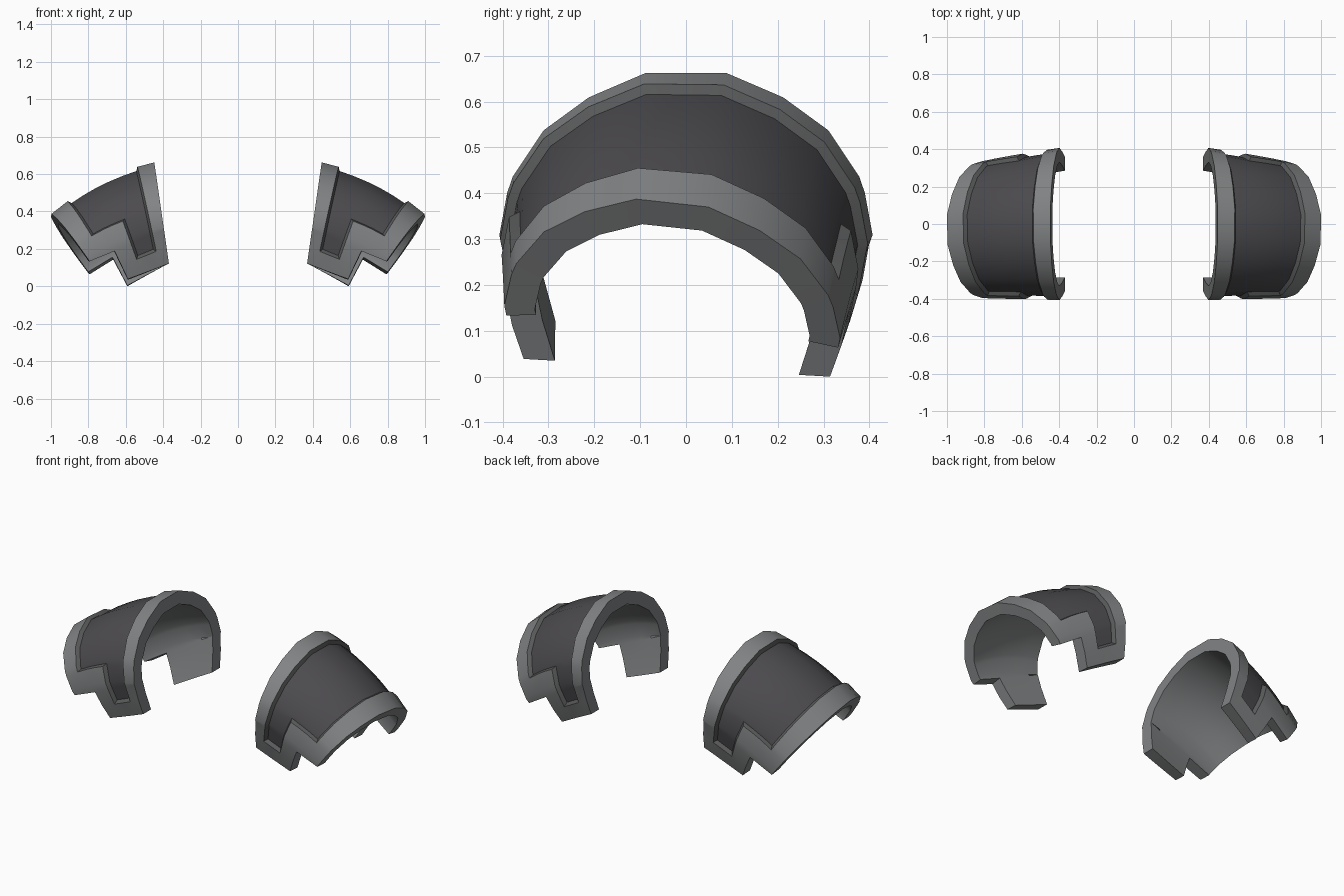
import bpy, bmesh, math
from mathutils import Vector

if "Cube" in bpy.data.objects:
    bpy.data.objects.remove(bpy.data.objects["Cube"])


def material(name, rgb):
    m = bpy.data.materials.new(name)
    m.diffuse_color = (*rgb, 1)
    m.use_nodes = True
    m.node_tree.nodes["Principled BSDF"].inputs["Base Color"].default_value = m.diffuse_color
    return m


RIM = material("worn grey rim", (0.22, 0.226, 0.23))
PANEL = material("dark charcoal panel", (0.072, 0.069, 0.076))
STEP = material("dark grey step", (0.1, 0.102, 0.104))

# Half arch profile (y, radius from fan centre), from leg tip to crown
HALF = [(0.358, 0.735), (0.385, 0.82), (0.402, 0.91), (0.407, 0.957),
        (0.39, 1.05), (0.378, 1.085), (0.311, 1.187), (0.212, 1.26), (0.0875, 1.314)]
OUTER = [Vector((-y, r)) for y, r in HALF] + [Vector((y, r)) for y, r in reversed(HALF)]
FAN = [8.2, 12.3, 16.3, 20.4, 23.5, 26.7, 31, 36]    # fan angles across the width
CENTRE = Vector((0.275, 0, -0.633))
THICK = 0.073


def offset_profile(pts, d):
    """Move the arch inwards, keeping the corner thickness even."""
    out = []
    for i, p in enumerate(pts):
        if i in (0, len(pts) - 1):
            out.append(p + Vector((d if p.x < 0 else -d, 0)))
            continue
        a = (p - pts[i - 1]).normalized()
        b = (pts[i + 1] - p).normalized()
        na, nb = Vector((a.y, -a.x)), Vector((b.y, -b.x))
        n = (na + nb).normalized()
        out.append(p + n * d / n.dot(na))
    return out


INNER = offset_profile(OUTER, THICK)


def place(i, p, deg):
    t = (deg - FAN[0]) / (FAN[-1] - FAN[0])
    s = 1 - 0.1 * t                                  # slimmer towards the arm
    r = 0.74 + (p.y - 0.74) * s
    side = p.x / 0.4
    if min(i, len(OUTER) - 1 - i) < 3:               # straight lower edges
        r /= math.cos(math.radians(deg - 25))
    r -= 0.028 * t * side                            # slight twist front to back
    a = math.radians(deg + 1.3 * t * side)
    return CENTRE + Vector((r * math.sin(a), p.x * s - 0.01 - 0.03 * t, r * math.cos(a)))


def build_shell():
    bm = bmesh.new()
    n, m = len(OUTER), len(FAN)
    top = [[bm.verts.new(place(i, p, f)) for f in FAN] for i, p in enumerate(OUTER)]
    low = [[bm.verts.new(place(i, p, f)) for f in FAN] for i, p in enumerate(INNER)]

    def solid(i, j):
        if not (0 <= i < n - 1 and 0 <= j < m - 1):
            return False
        row = min(i, n - 2 - i)
        return not (row < 2 and j >= 5)              # stepped notch on the arm side

    panel = []
    for i in range(n - 1):
        for j in range(m - 1):
            if not solid(i, j):
                continue
            f = bm.faces.new((top[i][j], top[i + 1][j], top[i + 1][j + 1], top[i][j + 1]))
            bm.faces.new((low[i][j + 1], low[i + 1][j + 1], low[i + 1][j], low[i][j]))
            row = min(i, n - 2 - i)
            if (row >= 4 and 1 <= j <= 5) or (row >= 1 and 1 <= j <= 2):
                panel.append(f)
            # edge walls
            for di, dj, a, b in ((-1, 0, (i, j), (i, j + 1)), (1, 0, (i + 1, j + 1), (i + 1, j)),
                                 (0, -1, (i + 1, j), (i, j)), (0, 1, (i, j + 1), (i + 1, j + 1))):
                if not solid(i + di, j + dj):
                    bm.faces.new((top[a[0]][a[1]], top[b[0]][b[1]],
                                  low[b[0]][b[1]], low[a[0]][a[1]]))
    bmesh.ops.delete(bm, geom=[v for v in bm.verts if not v.link_faces], context='VERTS')
    bmesh.ops.recalc_face_normals(bm, faces=bm.faces[:])
    # recessed dark panel with a sloped step
    step = bmesh.ops.inset_region(bm, faces=panel, thickness=0.013, depth=-0.02,
                                  use_even_offset=True)
    for f in step["faces"]:
        f.material_index = 2
    for f in panel:
        f.material_index = 1
    # stand on the ground, centre in y, reach x = 1
    xs, ys, zs = zip(*[v.co for v in bm.verts])
    bmesh.ops.translate(bm, verts=bm.verts[:],
                        vec=(1 - max(xs), -(max(ys) + min(ys)) / 2, -min(zs)))
    return bm


# Mirrored pair of shoulder guards
for name, sign in (("right_shoulder_guard", 1), ("left_shoulder_guard", -1)):
    bm = build_shell()
    if sign < 0:
        bmesh.ops.scale(bm, vec=(-1, 1, 1), verts=bm.verts[:])
        bmesh.ops.reverse_faces(bm, faces=bm.faces[:])
    me = bpy.data.meshes.new(name)
    bm.to_mesh(me)
    bm.free()
    for mat in (RIM, PANEL, STEP):
        me.materials.append(mat)
    ob = bpy.data.objects.new(name, me)
    bpy.context.collection.objects.link(ob)
    bpy.ops.object.select_all(action='DESELECT')
    ob.select_set(True)
    bpy.context.view_layer.objects.active = ob
    bpy.ops.object.shade_smooth_by_angle(angle=math.radians(32))
